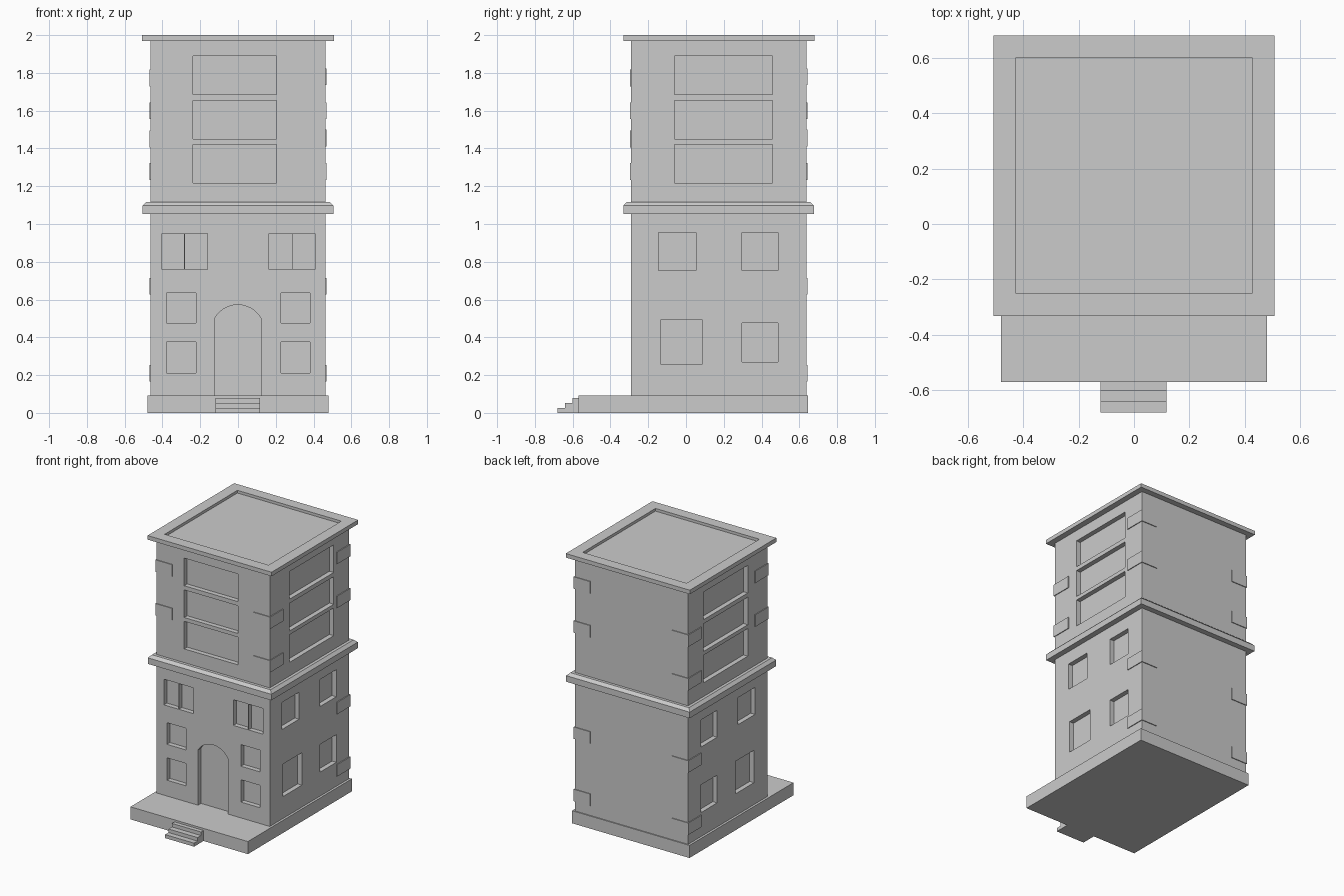
import bpy, bmesh, math
from mathutils import Matrix, Vector

if "Cube" in bpy.data.objects:
    bpy.data.objects.remove(bpy.data.objects["Cube"])


def add_box(bm, x0, x1, y0, y1, z0, z1):
    c = Vector(((x0 + x1) / 2, (y0 + y1) / 2, (z0 + z1) / 2))
    m = Matrix.Translation(c) @ Matrix.Diagonal((x1 - x0, y1 - y0, z1 - z0, 1))
    return bmesh.ops.create_cube(bm, size=1, matrix=m)["verts"]


def finish(bm, name):
    bmesh.ops.recalc_face_normals(bm, faces=bm.faces[:])
    me = bpy.data.meshes.new(name)
    bm.to_mesh(me)
    bm.free()
    ob = bpy.data.objects.new(name, me)
    bpy.context.collection.objects.link(ob)
    return ob


def boxes(name, *dims):
    bm = bmesh.new()
    for d in dims:
        add_box(bm, *d)
    return finish(bm, name)


def carve(ob, bm):
    cutter = finish(bm, ob.name + "_cutter")
    cutter.hide_render = True
    mod = ob.modifiers.new("openings", 'BOOLEAN')
    mod.object, mod.operation, mod.solver = cutter, 'DIFFERENCE', 'EXACT'
    bpy.context.view_layer.objects.active = ob
    bpy.ops.object.modifier_apply(modifier=mod.name)
    bpy.data.objects.remove(cutter)


X, Y0, Y1 = 0.463, -0.29, 0.637      # wall planes
DEPTH = 0.035                        # window recess


def front_cut(bm, x0, x1, z0, z1):
    add_box(bm, x0, x1, Y0 - 0.1, Y0 + DEPTH, z0, z1)


def side_cut(bm, y0, y1, z0, z1):
    add_box(bm, X - DEPTH, X + 0.1, y0, y1, z0, z1)
    add_box(bm, -X - 0.1, -X + DEPTH, y0, y1, z0, z1)


# Plinth and entrance steps
boxes("plinth", (-0.48, 0.48, -0.57, 0.645, 0, 0.093))
boxes("entrance_steps", *[(-0.12, 0.117, -0.68 + 0.04 * i, -0.56, 0.026 * i, 0.026 * (i + 1))
                          for i in range(3)])

# Lower storey with windows and arched doorway
lower = boxes("lower_storey", (-X, X, Y0, Y1, 0.08, 1.08))
bm = bmesh.new()
for s in (-1, 1):
    for a, b, z0, z1 in ((0.163, 0.283, 0.76, 0.95), (0.287, 0.405, 0.76, 0.95),
                         (0.225, 0.38, 0.475, 0.635), (0.225, 0.38, 0.21, 0.375)):
        front_cut(bm, min(s * a, s * b) + 0.002, max(s * a, s * b) + 0.002, z0, z1)
for w in ((-0.145, 0.052, 0.755, 0.955), (0.297, 0.487, 0.755, 0.955),
          (-0.133, 0.085, 0.255, 0.495), (0.297, 0.487, 0.27, 0.475)):
    side_cut(bm, *w)
outline = [(-0.124, 0.093), (0.122, 0.093)]
arch = [math.radians(a) for a in range(-60, 61, 10)]
outline += [(-0.001 - 0.142 * math.sin(a), 0.43 + 0.142 * math.cos(a)) for a in arch]
door = bm.faces.new([bm.verts.new((x, Y0 - 0.1, z)) for x, z in outline])
ext = bmesh.ops.extrude_face_region(bm, geom=[door], use_keep_orig=True)
bmesh.ops.translate(bm, vec=(0, 0.1 + DEPTH, 0),
                    verts=[v for v in ext["geom"] if isinstance(v, bmesh.types.BMVert)])
carve(lower, bm)

# Upper storey with three wide openings on the front and each side
upper = boxes("upper_storey", (-X, X, Y0, Y1, 1.09, 1.98))
bm = bmesh.new()
for z in (1.218, 1.45, 1.685):
    front_cut(bm, -0.237, 0.203, z, z + 0.204)
    side_cut(bm, -0.06, 0.457, z, z + 0.204)
carve(upper, bm)

# Ledge between storeys, chamfered along its top
bm = bmesh.new()
add_box(bm, -0.505, 0.505, -0.332, 0.678, 1.052, 1.117)
top = [e for e in bm.edges if all(v.co.z > 1.1 for v in e.verts)]
bmesh.ops.bevel(bm, geom=top, offset=0.02, segments=1, affect='EDGES')
finish(bm, "middle_ledge")

# Roof slab with sunken centre
roof = boxes("roof", (-0.507, 0.507, -0.332, 0.68, 1.97, 2.0))
bm = bmesh.new()
add_box(bm, -0.425, 0.425, -0.25, 0.6, 1.9, 2.1)
carve(roof, bm)

# Corner blocks, slightly proud of the walls
P, W = 0.006, 0.135
levels = {(-1, 0): (1.773, 1.45), (1, 0): (1.6, 1.278),
          (1, 1): (1.78, 1.455, 0.67, 0.21), (-1, 1): (1.6, 1.278, 0.67, 0.21)}
dims = []
for (sx, back), zs in levels.items():
    x0, x1 = (X + P - W, X + P) if sx > 0 else (-X - P, -X - P + W)
    y0, y1 = (Y1 + P - W - 0.02, Y1 + P) if back else (Y0 - P, Y0 - P + W + 0.02)
    dims += [(x0, x1, y0, y1, z - 0.044, z + 0.044) for z in zs]
boxes("corner_blocks", *dims)
